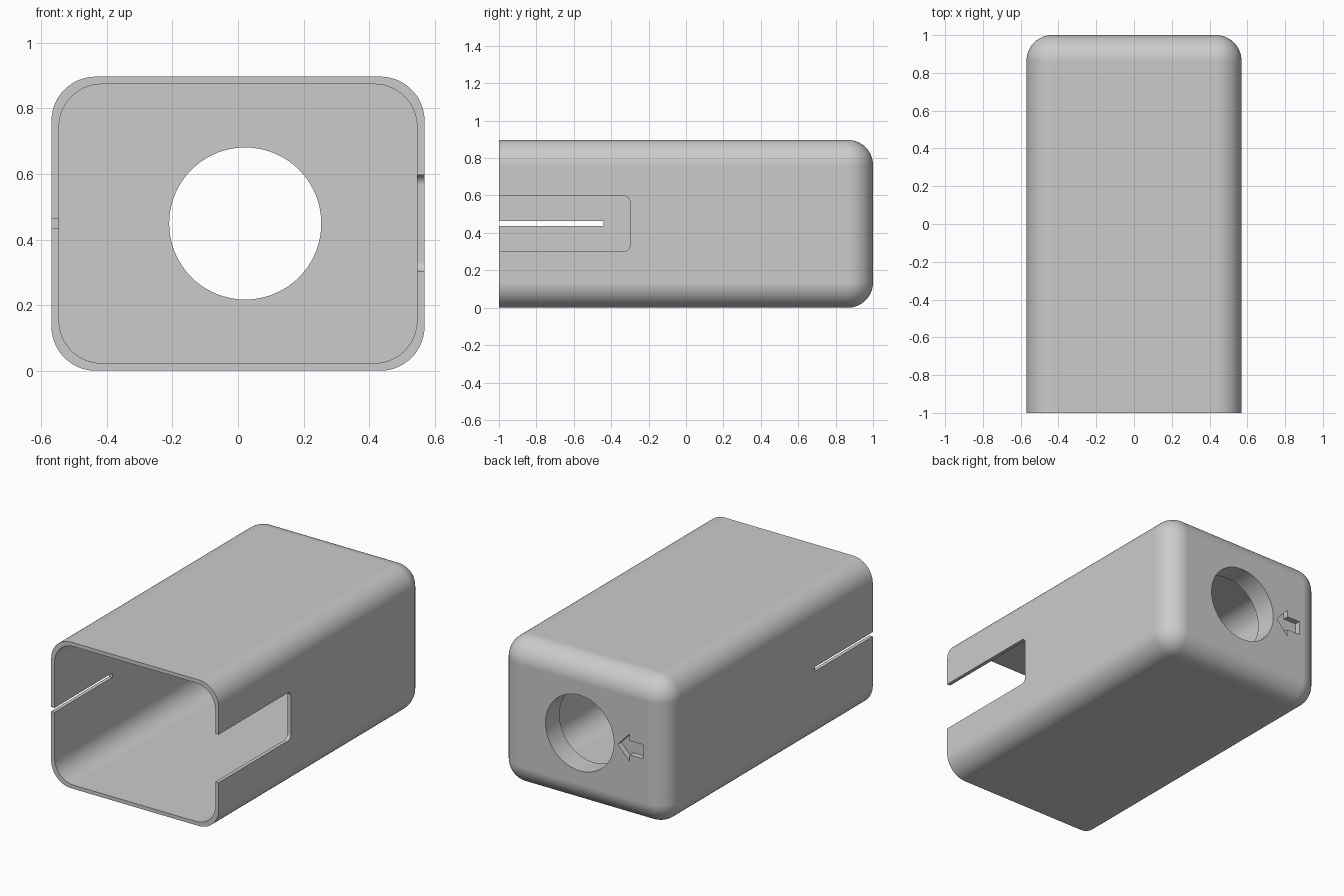
import bpy, bmesh
from mathutils import Matrix, Vector
from math import radians

cube = bpy.data.objects.get("Cube")
if cube:
    bpy.data.objects.remove(cube, do_unlink=True)

HALF_W, HEIGHT, WALL, FILLET = 0.569, 0.897, 0.023, 0.135
BACK_WALL, MID = 0.135, 0.449

grey = bpy.data.materials.new("plain grey")
grey.use_nodes = True
colour = (0.6, 0.6, 0.6, 1)
grey.diffuse_color = colour
grey.node_tree.nodes["Principled BSDF"].inputs["Base Color"].default_value = colour


def finish(name, bm):
    bmesh.ops.recalc_face_normals(bm, faces=bm.faces)
    mesh = bpy.data.meshes.new(name)
    bm.to_mesh(mesh)
    bm.free()
    mesh.materials.append(grey)
    obj = bpy.data.objects.new(name, mesh)
    bpy.context.collection.objects.link(obj)
    return obj


def box(name, low, high, radius=0, pick=None, segments=14):
    """Box between two corners, with the edges chosen by pick rounded."""
    low, high = Vector(low), Vector(high)
    bm = bmesh.new()
    bmesh.ops.create_cube(bm, size=1)
    for v in bm.verts:
        v.co = (low + high) / 2 + v.co * (high - low)
    if radius:
        edges = [e for e in bm.edges if pick(*(v.co for v in e.verts))]
        bmesh.ops.bevel(bm, geom=edges, offset=radius, segments=segments,
                        profile=0.5, affect='EDGES')
    return finish(name, bm)


def along(axis):
    return lambda a, b: abs(a[axis] - b[axis]) > 0.01


# Outer body: every edge rounded except around the open front
housing = box("housing", (-HALF_W, -1, 0), (HALF_W, 1, HEIGHT), FILLET,
              lambda a, b: max(a.y, b.y) > 0)

# Inner cavity, open at the front
cavity = box("cavity_cutter", (WALL - HALF_W, -1.2, WALL),
             (HALF_W - WALL, 1 - BACK_WALL, HEIGHT - WALL), 0.13, along(1))

# Wide notch in the left wall and thin slit in the right wall
notch = box("notch_cutter", (0.45, -1.2, 0.302), (0.7, -0.3, 0.597), 0.03, along(0), 6)
slit = box("slit_cutter", (-0.7, -1.2, 0.436), (-0.45, -0.44, 0.463))

# Round opening through the back wall
bm = bmesh.new()
bmesh.ops.create_cone(bm, cap_ends=True, segments=72, radius1=0.232, radius2=0.232, depth=0.6,
                      matrix=Matrix.Translation((0.022, 1, MID)) @ Matrix.Rotation(radians(90), 4, 'X'))
opening = finish("opening_cutter", bm)

# Engraved arrow pointing at the opening
TIP, NECK, TAIL, BARB, SHAFT, DEPTH = -0.237, -0.318, -0.408, 0.085, 0.043, 0.035
upper = [(NECK, BARB), (NECK, SHAFT), (TAIL, SHAFT)]
outline = [(TIP, 0)] + upper + [(x, -z) for x, z in reversed(upper)]
bm = bmesh.new()
face = bm.faces.new([bm.verts.new((x, 1 - DEPTH, MID + z)) for x, z in outline])
extruded = bmesh.ops.extrude_face_region(bm, geom=[face])["geom"]
bmesh.ops.translate(bm, vec=(0, 0.2, 0), verts=[g for g in extruded if isinstance(g, bmesh.types.BMVert)])
arrow = finish("arrow_cutter", bm)

# Cut everything out of the body
bpy.ops.object.select_all(action='DESELECT')
bpy.context.view_layer.objects.active = housing
housing.select_set(True)
for cutter in (cavity, notch, slit, opening, arrow):
    cutter.hide_render = True
    cut = housing.modifiers.new(cutter.name, 'BOOLEAN')
    cut.operation, cut.solver, cut.object = 'DIFFERENCE', 'EXACT', cutter
    bpy.ops.object.modifier_apply(modifier=cut.name)
    bpy.data.objects.remove(cutter, do_unlink=True)

# Smooth fillets with crisp rims and flat walls
bpy.ops.object.shade_smooth_by_angle(angle=radians(30))
weighted = housing.modifiers.new("flat walls", 'WEIGHTED_NORMAL')
weighted.keep_sharp = True
